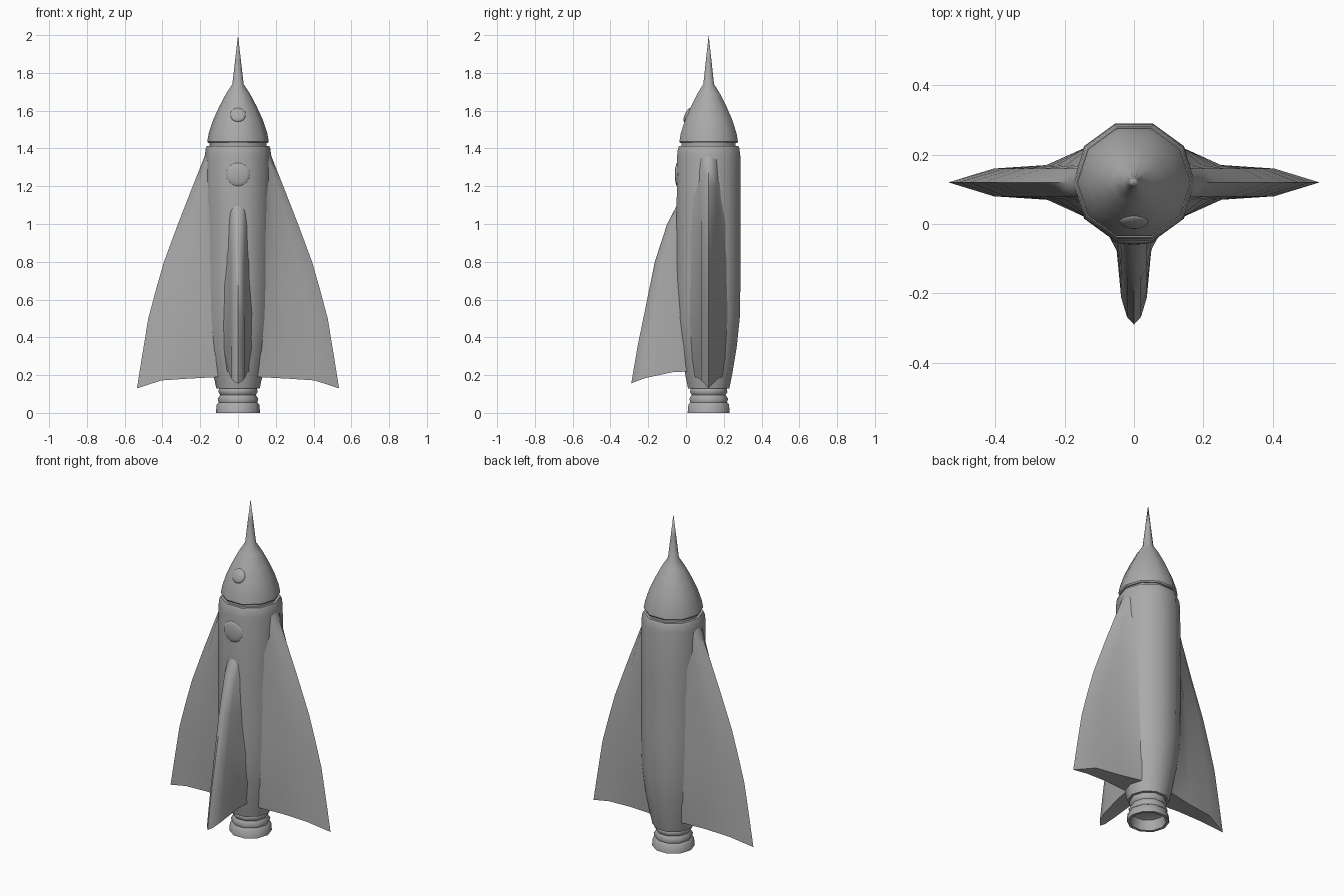
import bpy, bmesh, math
from mathutils import Vector, Matrix

if "Cube" in bpy.data.objects:
    bpy.data.objects.remove(bpy.data.objects["Cube"])

AXIS_Y = 0.12
SIDES = 10

grey = bpy.data.materials.new("hull grey")
grey.use_nodes = True
grey.diffuse_color = (0.4, 0.4, 0.4, 1)
grey.node_tree.nodes["Principled BSDF"].inputs["Base Color"].default_value = (0.4, 0.4, 0.4, 1)


def finish(name, bm, angle):
    bmesh.ops.remove_doubles(bm, verts=bm.verts, dist=0.0005)
    bmesh.ops.recalc_face_normals(bm, faces=bm.faces)
    mesh = bpy.data.meshes.new(name)
    bm.to_mesh(mesh)
    bm.free()
    mesh.materials.append(grey)
    obj = bpy.data.objects.new(name, mesh)
    bpy.context.collection.objects.link(obj)
    bpy.ops.object.select_all(action='DESELECT')
    obj.select_set(True)
    bpy.context.view_layer.objects.active = obj
    bpy.ops.object.shade_smooth_by_angle(angle=math.radians(angle))
    return obj


def loft(bm, rings):
    """Skin a list of closed rings of equal length."""
    rows = [[bm.verts.new(p) for p in ring] for ring in rings]
    n = len(rows[0])
    for a, b in zip(rows, rows[1:]):
        for i in range(n):
            j = (i + 1) % n
            bm.faces.new((a[i], a[j], b[j], b[i]))
    return rows


def lathe(name, profile, angle=40):
    """Ten-sided turned part from (radius, height) points."""
    bm = bmesh.new()
    turn = [2 * math.pi * i / SIDES for i in range(SIDES)]
    loft(bm, [[(r * math.cos(a), AXIS_Y + r * math.sin(a), z) for a in turn]
              for r, z in profile])
    return finish(name, bm, angle)


def fin(name, heading, edge, section, bottom):
    """edge: (height, reach, root distance, root scale) rows, lowest first.
    section: (fraction, half thickness); bottom: height per section point."""
    bm = bmesh.new()
    spin = Matrix.Rotation(heading, 3, 'Z')
    rings = []
    for k, (z, reach, root, scale) in enumerate(edge):
        half = []
        for i, (t, h) in enumerate(section):
            h *= scale if i == 0 else 1
            half.append((root + (reach - root) * t, h, bottom[i] if k == 0 else z))
        ring = half + [(x, -h, zz) for x, h, zz in half[-2::-1]]
        rings.append([spin @ Vector(p) + Vector((0, AXIS_Y, 0)) for p in ring])
    rows = loft(bm, rings)
    # close the underside and the top with strips across the thickness
    for row in (rows[0], rows[-1]):
        n = len(row)
        for i in range(n // 2 - 1):
            bm.faces.new((row[i], row[i + 1], row[n - 2 - i], row[n - 1 - i]))
        m = n // 2
        bm.faces.new((row[m - 1], row[m], row[m + 1]))
    return finish(name, bm, 50)


def porthole(name, z, y, radius, depth, tilt):
    """Shallow domed window facing forward."""
    bm = bmesh.new()
    bmesh.ops.create_uvsphere(bm, u_segments=20, v_segments=10, radius=1)
    place = (Matrix.Translation((0, y, z)) @ Matrix.Rotation(tilt, 4, 'X')
             @ Matrix.Diagonal((radius, depth, radius, 1)))
    bmesh.ops.transform(bm, matrix=place, verts=bm.verts)
    return finish(name, bm, 60)


# Hull, with a rolled lip under the nose
lathe("hull", [(0, 0.13), (0.115, 0.13), (0.13, 0.2), (0.155, 0.34), (0.173, 0.5),
               (0.177, 0.7), (0.178, 1.1), (0.176, 1.36), (0.171, 1.4), (0.165, 1.413),
               (0.15, 1.413), (0.15, 1.44)])

# Nose cone drawn out into a needle
lathe("nose_cone", [(0, 1.428), (0.158, 1.428), (0.163, 1.436), (0.155, 1.48),
                    (0.132, 1.55), (0.1, 1.62), (0.063, 1.69), (0.03, 1.74),
                    (0.015, 1.87), (0, 2.0)])

# Hollow ribbed engine nozzle
lathe("nozzle", [(0.085, 0.14), (0.1, 0.13), (0.104, 0.11), (0.094, 0.095), (0.108, 0.075),
                 (0.102, 0.055), (0.113, 0.045), (0.117, 0.0), (0.1, 0.0),
                 (0.09, 0.06), (0, 0.09)], 50)

# Broad side fins blending into the hull
side_edge = [(0.18, 0.535, 0.1, 0.7), (0.3, 0.508, 0.115, 0.85), (0.5, 0.475, 0.13, 1),
             (0.65, 0.435, 0.13, 1), (0.8, 0.392, 0.13, 1), (1.0, 0.318, 0.13, 1),
             (1.2, 0.24, 0.125, 1), (1.32, 0.192, 0.12, 0.9), (1.39, 0.165, 0.11, 0.8)]
side_section = [(0, 0.105), (0.35, 0.05), (0.7, 0.04), (1, 0)]
for label, heading in (("left", 0), ("right", math.pi)):
    fin(label + "_fin", heading, side_edge, side_section, (0.19, 0.182, 0.172, 0.13))

# Narrow front fin
fin("front_fin", -math.pi / 2,
    [(0.2, 0.41, 0.1, 0.7), (0.35, 0.377, 0.12, 0.9), (0.52, 0.342, 0.13, 1),
     (0.8, 0.285, 0.13, 1), (1.0, 0.22, 0.13, 1), (1.1, 0.168, 0.12, 0.8)],
    [(0, 0.085), (0.3, 0.05), (0.75, 0.037), (0.93, 0.02), (1, 0)],
    (0.22, 0.215, 0.185, 0.165, 0.155))

# Portholes
porthole("hull_porthole", 1.262, -0.045, 0.063, 0.014, 0)
porthole("nose_porthole", 1.578, 0.008, 0.041, 0.014, -math.radians(26))
